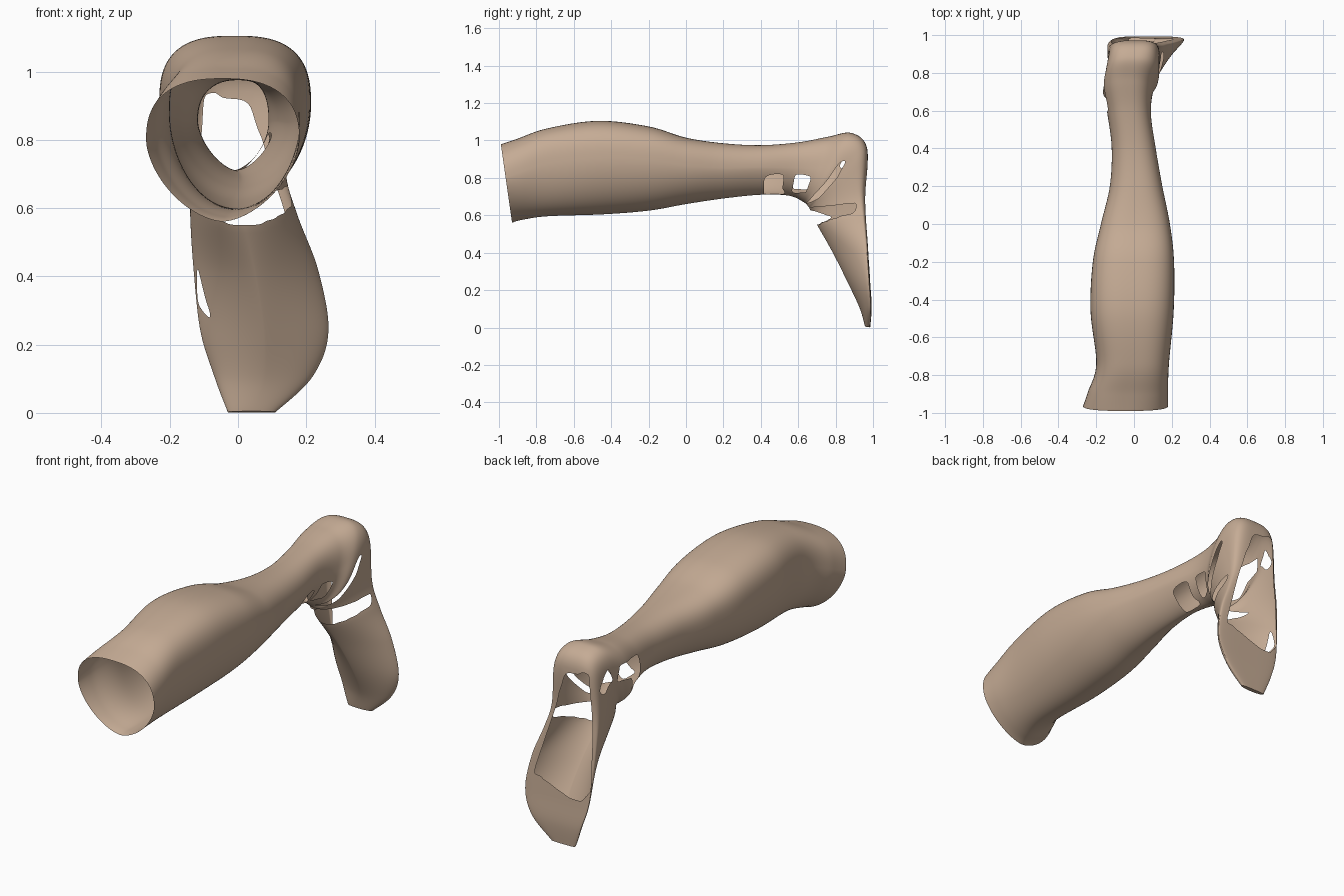
import bpy, bmesh, math
from mathutils import Vector

if "Cube" in bpy.data.objects:
    bpy.data.objects.remove(bpy.data.objects["Cube"])

N, STEPS = 128, 10   # points round each section, rings between sections

# Sections: shin-side (y, z), calf/heel/sole-side (y, z), x min, x max, widest level
SECTIONS = [
    (-.93, .56, -.99, .98, -.27, .18, .57),
    (-.88, .575, -.90, 1.01, -.245, .18, .58),
    (-.74, .595, -.74, 1.065, -.20, .185, .60),
    (-.45, .605, -.47, 1.105, -.23, .21, .60),
    (-.20, .625, -.20, 1.075, -.218, .212, .60),
    (.00, .66, .00, 1.015, -.175, .19, .58),
    (.20, .69, .20, .985, -.128, .15, .55),
    (.40, .71, .40, .975, -.118, .115, .55),
    (.55, .705, .60, .99, -.14, .09, .52),
    (.63, .67, .76, 1.02, -.165, .10, .52),
    (.655, .645, .885, 1.04, -.15, .13, .55),
    (.662, .634, .968, .96, -.135, .135, .62),
    (.67, .605, .962, .72, -.14, .14, .80),
    (.70, .55, .965, .58, -.14, .175, .90),
    (.785, .40, .975, .42, -.13, .235, .92),
    (.87, .23, .985, .24, -.11, .265, .92),
    (.93, .10, .993, .11, -.07, .22, .85),
    (.957, .005, .985, .001, -.03, .11, .6),
]
# Squareness of the outer half: round calf, squarer heel, flat sole
OUTER = [.8, .75] + [.72] * 4 + [.8, .85, .8, .75, .65, .55] + [.5] * 6
# Sharpness of the inner half: shin ridge and sloping instep
INNER = [1.2, 1.12, 1.05, 1.05, 1.05, 1.1, 1.2, 1.25, 1.15, 1.0, .95, 1.0, 1.05, 1.15, 1.45, 1.45, 1.2, 1.0]

# Strap openings in side outline (y, z), by side of the leg
HOLES_POS = [
    [(.41, .70), (.52, .70), (.525, .82), (.43, .82)],
    [(.57, .72), (.64, .72), (.67, .81), (.59, .82)],
    [(.64, .66), (.71, .69), (.80, .79), (.86, .895), (.82, .89), (.75, .78)],
    [(.60, .50), (.70, .548), (.79, .583), (.905, .617), (.91, .668), (.78, .652), (.60, .635)],
]
HOLES_NEG = [
    [(.57, .74), (.66, .74), (.69, .83), (.79, .84), (.78, .93), (.60, .92)],
    [(.82, .87), (.88, .80), (.92, .84), (.86, .94)],
    [(.60, .50), (.70, .548), (.79, .59), (.67, .627), (.60, .63)],
]


def spline(a, b, c, d, t):
    return [.5 * (2 * q + (r - p) * t + (2 * p - 5 * q + 4 * r - s) * t * t
                  + (3 * q - p - 3 * r + s) * t ** 3) for p, q, r, s in zip(a, b, c, d)]


def power(v, p):
    return math.copysign(abs(v) ** p, v)


def inside(y, z, poly):
    hit = False
    for (ay, az), (by, bz) in zip(poly, poly[1:] + poly[:1]):
        if (az > z) != (bz > z) and y < ay + (by - ay) * (z - az) / (bz - az):
            hit = not hit
    return hit


def ring_points(sec):
    iy, iz, oy, oz, x0, x1, wide, p_out, p_in = sec
    for k in range(N):
        a = 2 * math.pi * k / N
        p = p_out if math.sin(a) > 0 else p_in
        s, c = power(math.sin(a), p), power(math.cos(a), p)
        t = wide + s * ((1 - wide) if s > 0 else wide)
        yield Vector(((x0 + x1) / 2 + (x1 - x0) / 2 * c,
                      iy + (oy - iy) * t, iz + (oz - iz) * t))


def is_open(p):
    # sole opening below the heel, with a slanted toe end
    if p.y > .925 and p.z < .93:
        lo = -.10 - .02 * min(1, (.93 - p.z) * 3)
        hi = .03 + .31 * (.93 - p.z)
        low = .25 + .35 * max(0, p.x + .03) + 4 * max(0, -.05 - p.x) ** 1.5
        if lo < p.x < hi and p.z > low:
            return True
    return any(inside(p.y, p.z, h) for h in (HOLES_POS if p.x > .0 else HOLES_NEG))


# Loft the leg, ankle and foot as one skin
bm = bmesh.new()
secs = [s + (o, i) for s, o, i in zip(SECTIONS, OUTER, INNER)]
rings = []
last = len(secs) - 1
for i in range(last):
    quad = [secs[min(max(i + o, 0), last)] for o in (-1, 0, 1, 2)]
    for j in range(STEPS):
        rings.append([bm.verts.new(p) for p in ring_points(spline(*quad, j / STEPS))])
rings.append([bm.verts.new(p) for p in ring_points(secs[-1])])
for r0, r1 in zip(rings, rings[1:]):
    for k in range(N):
        m = (k + 1) % N
        bm.faces.new((r0[k], r0[m], r1[m], r1[k]))
bm.faces.new(rings[-1])                      # toe end
bmesh.ops.recalc_face_normals(bm, faces=bm.faces)

# Cut the openings
cut = [f for f in bm.faces if is_open(f.calc_center_median())]
bmesh.ops.delete(bm, geom=cut, context='FACES')

# Smooth the cut edges
for _ in range(5):
    moved = {}
    for v in bm.verts:
        near = [e.other_vert(v).co for e in v.link_edges if e.is_boundary]
        if len(near) == 2:
            moved[v] = v.co * .5 + (near[0] + near[1]) * .25
    for v, co in moved.items():
        v.co = co

mesh = bpy.data.meshes.new("leg_skin")
bm.to_mesh(mesh)
bm.free()
leg = bpy.data.objects.new("leg_skin", mesh)
bpy.context.collection.objects.link(leg)

skin = bpy.data.materials.new("tan skin")
skin.diffuse_color = (.56, .41, .30, 1)
skin.use_nodes = True
skin.node_tree.nodes["Principled BSDF"].inputs["Base Color"].default_value = skin.diffuse_color
mesh.materials.append(skin)

bpy.context.view_layer.objects.active = leg
leg.select_set(True)
bpy.ops.object.shade_smooth_by_angle(angle=math.radians(50))
